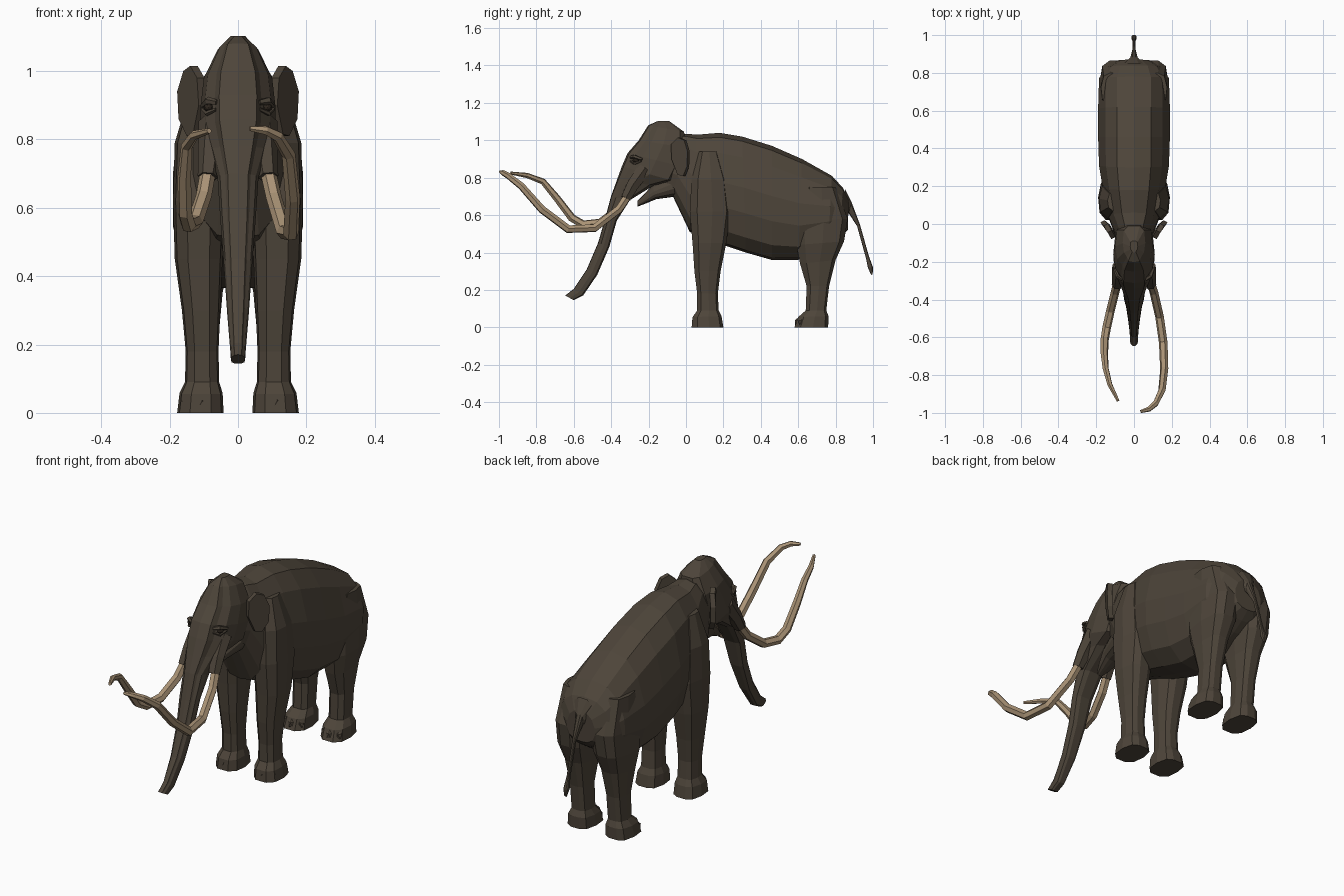
import bpy
import bmesh
from mathutils import Vector, Matrix

if "Cube" in bpy.data.objects:
    bpy.data.objects.remove(bpy.data.objects["Cube"], do_unlink=True)


def make_material(name, red, green, blue):
    material = bpy.data.materials.new(name)
    material.use_nodes = True
    color = (red, green, blue, 1)
    material.diffuse_color = color
    shader = next(n for n in material.node_tree.nodes if n.type == "BSDF_PRINCIPLED")
    shader.inputs["Base Color"].default_value = color
    shader.inputs["Roughness"].default_value = 0.9
    return material


HIDE = make_material("dark brown hide", 0.075, 0.059, 0.042)
IVORY = make_material("tan ivory", 0.40, 0.29, 0.18)
EYE = make_material("dark eye", 0.025, 0.018, 0.012)

# Half cross-sections: (share of half width, share of the way from back to front)
BARREL = [(0, 1), (.48, .96), (.8, .82), (1, .56), (1, .34), (.82, .13), (.45, .02), (0, 0)]
SKULL = [(0, 1.01), (.5, .98), (.62, .87), (.88, .74), (1, .48), (.9, .12), (.5, 0)]
LIMB = [(.45, 1), (.9, .82), (1, .45), (.8, .1), (.35, 0)]


def finish(name, bm, material):
    bmesh.ops.recalc_face_normals(bm, faces=bm.faces[:])
    mesh = bpy.data.meshes.new(name)
    bm.to_mesh(mesh)
    bm.free()
    mesh.materials.append(material)
    part = bpy.data.objects.new(name, mesh)
    bpy.context.collection.objects.link(part)
    return part


def skin(name, loops, material):
    """Bridge equal point loops and cap both ends."""
    bm = bmesh.new()
    rings = [[bm.verts.new(p) for p in loop] for loop in loops]
    count = len(rings[0])
    for low, high in zip(rings, rings[1:]):
        for i in range(count):
            j = (i + 1) % count
            bm.faces.new((low[i], low[j], high[j], high[i]))
    bm.faces.new(rings[0][::-1])
    bm.faces.new(rings[-1])
    return finish(name, bm, material)


def loft(name, sections, profile, side=1):
    """Each section: front y, z; back y, z; half width; optional x centre."""
    mirrored = [(-x, u) for x, u in reversed(profile) if x > 0]
    loops = []
    for ya, za, yb, zb, width, *center in sections:
        middle = side * center[0] if center else 0
        loops.append([(middle + side * x * width, yb + (ya - yb) * u, zb + (za - zb) * u)
                      for x, u in profile + mirrored])
    return skin(name, loops, HIDE)


def tube(name, points, radii, material, sides=6):
    """Tapered faceted tube along a path."""
    points = [Vector(p) for p in points]
    loops = []
    across = None
    for i, point in enumerate(points):
        ahead = (points[min(i + 1, len(points) - 1)] - points[max(i - 1, 0)]).normalized()
        across = across or Vector((1, 0, 0))
        across = (across - ahead * across.dot(ahead)).normalized()
        loops.append([point + Matrix.Rotation(6.28319 * k / sides, 3, ahead) @ across * radii[i]
                      for k in range(sides)])
    return skin(name, loops, material)


def ball(name, location, size, material, detail=1):
    bm = bmesh.new()
    bmesh.ops.create_icosphere(bm, subdivisions=detail, radius=1)
    bmesh.ops.scale(bm, vec=size, verts=bm.verts)
    bmesh.ops.translate(bm, vec=location, verts=bm.verts)
    return finish(name, bm, material)


# Body with sloping back, deep chest and belly
loft("body", [
    (-.12, 1.02, -.10, .74, .08),
    (0, 1.035, -.07, .70, .105),
    (.06, 1.03, .02, .51, .135),
    (.18, 1.04, .2, .44, .165),
    (.30, 1.02, .32, .40, .185),
    (.46, .97, .46, .36, .19),
    (.62, .90, .6, .36, .19),
    (.78, .81, .76, .44, .185),
    (.84, .745, .82, .48, .15),
    (.87, .68, .865, .52, .08),
], BARREL)

# Domed head running down into the trunk
loft("head_and_trunk", [
    (-.15, 1.103, -.09, 1.103, .02),
    (-.2, 1.08, -.01, 1.045, .06),
    (-.25, 1.0, .0, .96, .1),
    (-.31, .93, -.02, .86, .11),
    (-.34, .86, -.06, .78, .108),
    (-.37, .78, -.17, .76, .085),
    (-.40, .70, -.30, .68, .06),
    (-.435, .57, -.37, .57, .052),
    (-.47, .45, -.41, .43, .042),
    (-.53, .31, -.475, .28, .032),
    (-.6, .205, -.55, .17, .023),
    (-.645, .17, -.60, .145, .021),
], SKULL)

# Pointed lower jaw
loft("lower_jaw", [
    (-.06, .83, -.05, .70, .085),
    (-.18, .76, -.16, .685, .055),
    (-.23, .705, -.22, .66, .035),
    (-.26, .675, -.26, .645, .018),
], BARREL)

# Tail with a flared root and a small tuft
loft("tail", [
    (.85, .74, .85, .62, .055),
    (.885, .67, .87, .61, .02),
    (.93, .55, .915, .54, .009),
    (.978, .38, .962, .37, .008),
    (1, .32, .972, .32, .014),
    (.998, .285, .99, .28, .006),
], LIMB)

FRONT_LEG = [
    (.07, .94, .17, .94, .05, .09),
    (.03, .79, .22, .79, .085, .1),
    (.02, .62, .24, .62, .076, .114),
    (.035, .45, .215, .45, .07, .115),
    (.045, .3, .185, .3, .056, .108),
    (.06, .18, .17, .18, .048, .105),
    (.06, .09, .175, .09, .05, .105),
    (.035, .055, .19, .06, .063, .108),
    (.03, 0, .2, 0, .068, .11),
]
HIND_LEG = [
    (.63, .75, .8, .75, .075, .1),
    (.58, .57, .865, .58, .085, .1),
    (.59, .44, .845, .46, .08, .105),
    (.61, .34, .8, .36, .06, .105),
    (.645, .22, .765, .22, .048, .105),
    (.64, .09, .75, .09, .048, .105),
    (.6, .055, .762, .06, .063, .108),
    (.58, 0, .76, 0, .068, .11),
]
EAR = [(.12, -.08, .98), (.14, -.045, 1.015), (.16, -.01, 1.0), (.178, .008, .94),
       (.174, .005, .86), (.15, -.015, .81), (.132, -.045, .815), (.115, -.078, .9)]

for side, label in ((1, "left"), (-1, "right")):
    # Legs with toes along the front of each foot
    for place, leg in (("front", FRONT_LEG), ("hind", HIND_LEG)):
        loft(f"{label}_{place}_leg", leg, LIMB, side)
        sole_y = leg[-1][0]
        for k in (-1, 0, 1):
            spot = (side * (.11 + k * .04), sole_y + .018 + .02 * abs(k), .026)
            ball(f"{label}_{place}_toe", spot, (.02, .019, .025), HIDE)

    # Ear flap
    outer = [Vector((side * x, y, z)) for x, y, z in EAR]
    inner = [p + Vector((-side * .022, .012, 0)) for p in outer]
    skin(f"{label}_ear", [inner, outer], HIDE)

    # Eye beneath a heavy brow
    ball(f"{label}_eye", (side * .086, -.268, .893), (.014, .018, .012), EYE, 2)
    tube(f"{label}_brow", [(side * .062, -.295, .908), (side * .087, -.277, .913),
                           (side * .104, -.235, .898)], (.008, .012, .007), HIDE, 5)
    tube(f"{label}_lower_lid", [(side * .064, -.297, .888), (side * .09, -.275, .876),
                                (side * .104, -.24, .889)], (.005, .008, .005), HIDE, 5)

    # Tusk socket
    tube(f"{label}_tusk_socket", [(side * .07, -.22, .85), (side * .08, -.285, .76),
                                  (side * .088, -.322, .69)], (.045, .037, .03), HIDE)

# Curved tusks, slightly uneven
RADII = (.023, .023, .023, .023, .022, .02, .017, .014, .008)
tube("left_tusk", [(.085, -.3, .72), (.105, -.36, .63), (.135, -.49, .53), (.155, -.63, .525),
                   (.16, -.77, .63), (.148, -.88, .755), (.115, -.95, .81),
                   (.08, -.98, .827), (.035, -.993, .832)], RADII, IVORY)
tube("right_tusk", [(-.085, -.3, .72), (-.1, -.36, .635), (-.125, -.46, .56), (-.145, -.55, .55),
                    (-.155, -.61, .585), (-.157, -.69, .69), (-.15, -.765, .78),
                    (-.128, -.85, .812), (-.084, -.937, .825)], RADII, IVORY)
